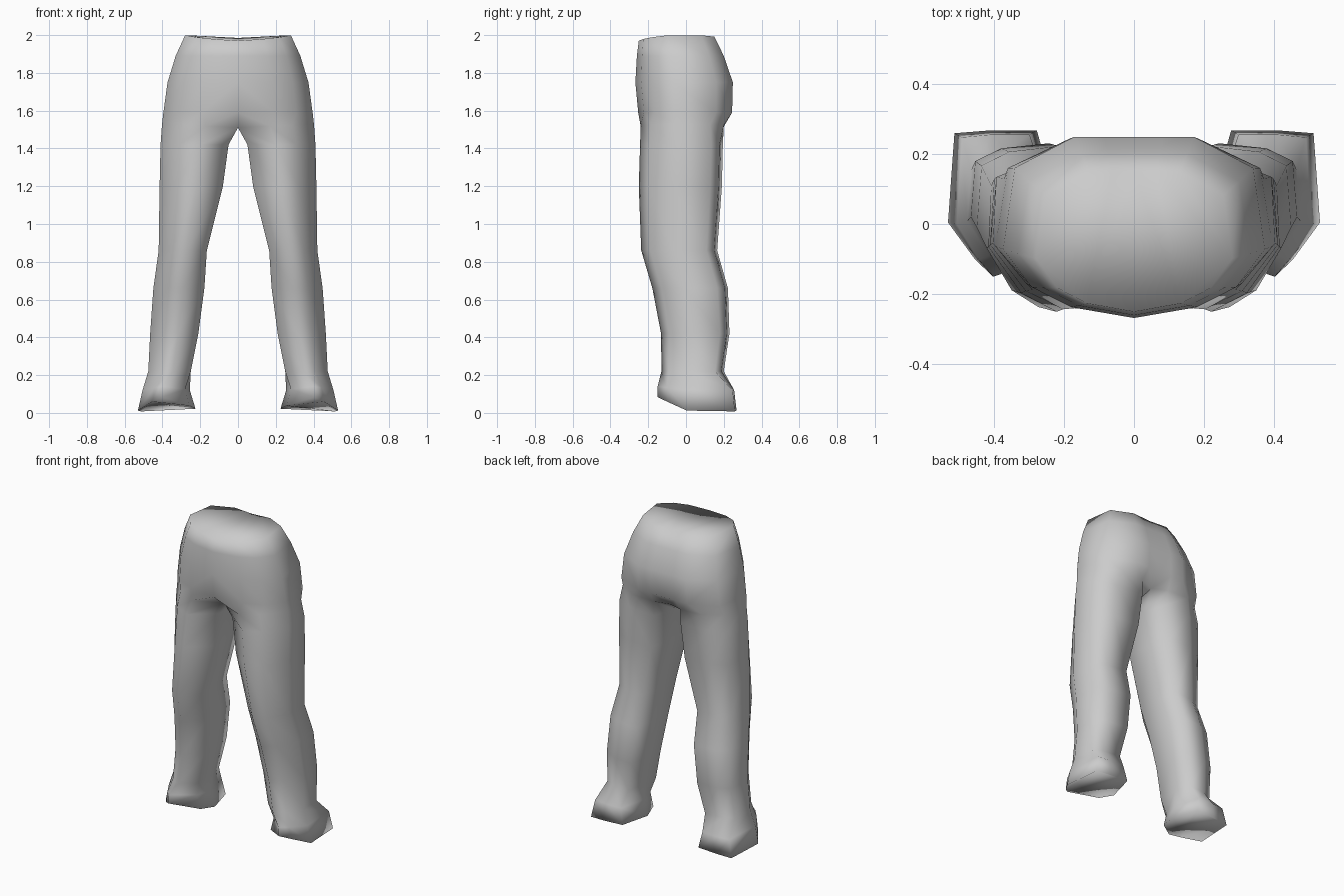
import bpy
import bmesh

cube = bpy.data.objects.get("Cube")
if cube:
    bpy.data.objects.remove(cube, do_unlink=True)

# Cross-sections of one side, as fractions across (inner to outer, front to back)
HIP = [(0, 0), (.48, .06), (.78, .17), (1, .38), (.91, .83), (.46, 1), (.22, 1), (0, 1)]
CROTCH = [(0, .22), (.42, 0), (.72, .12), (1, .42), (.92, .84), (.64, 1), (.25, 1), (0, .92)]
LEG = [(0, .26), (.42, 0), (.72, .12), (1, .42), (.95, .86), (.66, .96), (.13, 1), (0, .65)]
FOOT = [(.1, .3), (.58, 0), (.75, .12), (1, .37), (.94, .98), (.6, 1), (.17, 1), (0, .55)]

# section, z, inner x, outer x, front y, back y, drop at inner edge, lift at front
ROWS = [
    (HIP, 2.0, 0, .28, -.25, .15, .015, -.015),
    (HIP, 1.89, 0, .33, -.26, .2, 0, 0),
    (HIP, 1.75, 0, .373, -.268, .248, 0, 0),
    (HIP, 1.59, 0, .395, -.253, .244, 0, 0),
    (CROTCH, 1.53, 0, .402, -.24, .2, .02, 0),
    (LEG, 1.42, .05, .41, -.243, .195, 0, 0),
    (LEG, 1.2, .08, .415, -.25, .19, 0, 0),
    (LEG, .86, .165, .42, -.237, .165, 0, 0),
    (LEG, .66, .178, .448, -.178, .222, 0, 0),
    (LEG, .42, .21, .465, -.132, .23, 0, 0),
    (LEG, .22, .25, .475, -.13, .2, 0, 0),
    (FOOT, .12, .255, .505, -.15, .255, 0, .02),
    (FOOT, .007, .225, .53, -.15, .267, -.015, .07),
]

fabric = bpy.data.materials.new("grey fabric")
fabric.use_nodes = True
grey = (.6, .6, .6, 1)
fabric.diffuse_color = grey
fabric.node_tree.nodes["Principled BSDF"].inputs["Base Color"].default_value = grey


def ring(bm, section, z, xi, xo, yf, yb, drop, lift):
    """One cross-section loop of the left side."""
    verts = []
    for u, v in section:
        raised = lift * max(0, 1 - v * 2.5)
        verts.append(bm.verts.new((xi + (xo - xi) * u, yf + (yb - yf) * v,
                                   z - drop * (1 - u) + raised)))
    return verts


# Left half of the trousers, lofted from waist to cuff
bm = bmesh.new()
rings = [ring(bm, *row) for row in ROWS]
for (section, *_), upper, lower in zip(ROWS, rings, rings[1:]):
    count = len(upper)
    for i in range(count):
        j = (i + 1) % count
        # The hips stay open along the middle, where the halves join
        if j == 0 and section is HIP:
            continue
        bm.faces.new((upper[i], lower[i], lower[j], upper[j]))

# Closed waist and cuff
bm.faces.new(rings[0])
bm.faces.new(rings[-1][::-1])

for face in bm.faces:
    face.smooth = True
bmesh.ops.recalc_face_normals(bm, faces=bm.faces[:])

mesh = bpy.data.meshes.new("trousers")
bm.to_mesh(mesh)
bm.free()
mesh.materials.append(fabric)
trousers = bpy.data.objects.new("trousers", mesh)
bpy.context.collection.objects.link(trousers)

# Mirror to the right side
mirror = trousers.modifiers.new("mirror", 'MIRROR')
mirror.use_axis[0] = True
mirror.use_clip = True
mirror.merge_threshold = .001
